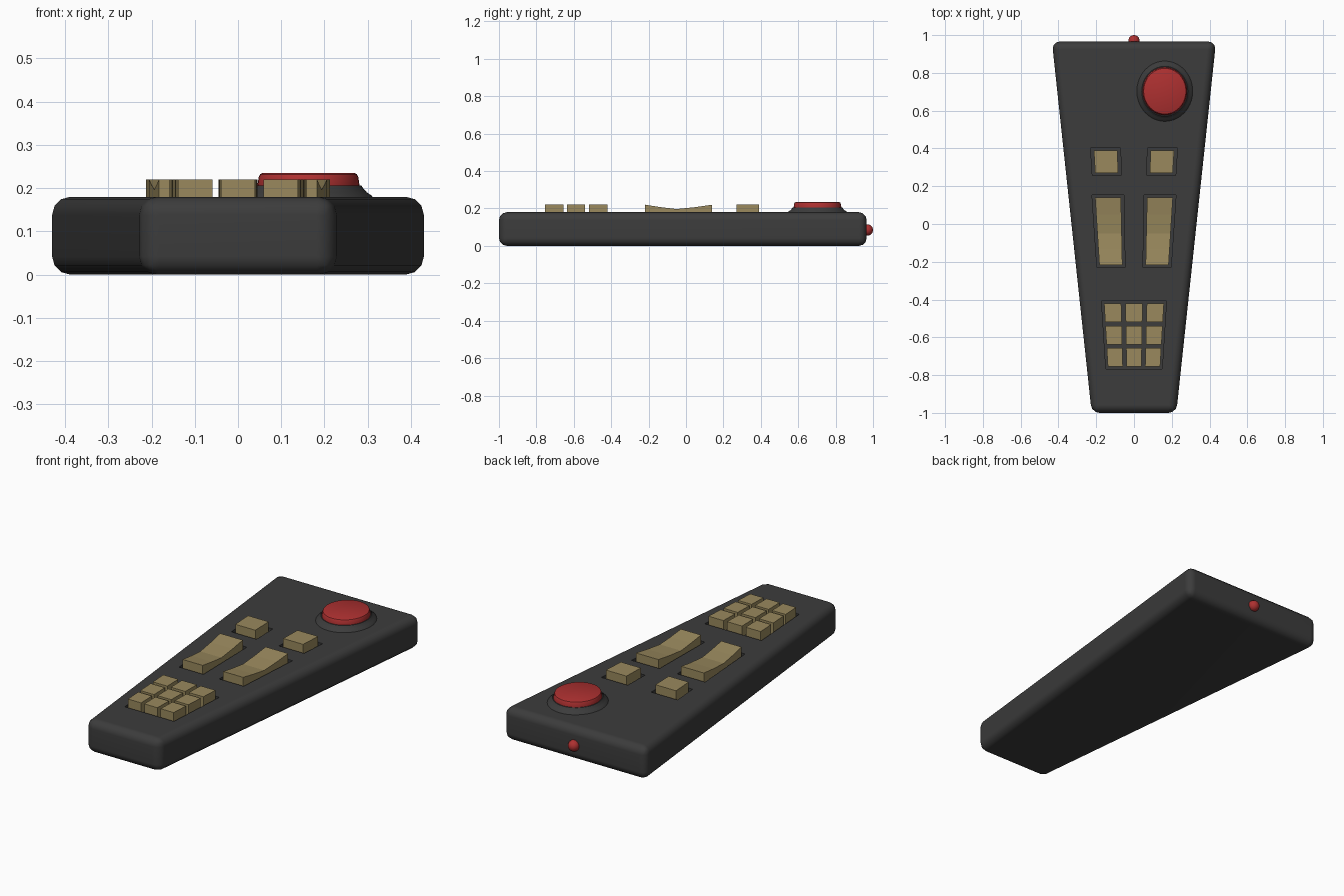
import bpy, bmesh
from math import sin, cos, pi, radians

if "Cube" in bpy.data.objects:
    bpy.data.objects.remove(bpy.data.objects["Cube"])


def half_width(y):
    return 0.331 + 0.107 * y


def material(name, rgb):
    m = bpy.data.materials.new(name)
    m.diffuse_color = (*rgb, 1)
    m.use_nodes = True
    m.node_tree.nodes["Principled BSDF"].inputs["Base Color"].default_value = m.diffuse_color
    return m


DARK = material("charcoal", (0.045, 0.045, 0.045))
TAN = material("tan", (0.32, 0.25, 0.11))
RED = material("red", (0.42, 0.03, 0.03))


def add_prism(bm, u0, u1, ys, tops, bottom):
    """Tapered block: u is x as a fraction of the body's half width."""
    outline = [(y, z) for y, z in zip(ys, tops)] + [(ys[-1], bottom), (ys[0], bottom)]
    sides = [[bm.verts.new((u * half_width(y), y, z)) for y, z in outline] for u in (u0, u1)]
    n = len(outline)
    faces = [bm.faces.new(sides[0]), bm.faces.new(sides[1][::-1])]
    for i in range(n):
        j = (i + 1) % n
        faces.append(bm.faces.new((sides[0][j], sides[0][i], sides[1][i], sides[1][j])))
    bmesh.ops.recalc_face_normals(bm, faces=faces)


def finish(name, bm, mat, smooth=None):
    mesh = bpy.data.meshes.new(name)
    bm.to_mesh(mesh)
    bm.free()
    mesh.materials.append(mat)
    ob = bpy.data.objects.new(name, mesh)
    bpy.context.collection.objects.link(ob)
    if smooth:
        shade(ob, smooth)
    return ob


def select(ob):
    bpy.ops.object.select_all(action='DESELECT')
    ob.select_set(True)
    bpy.context.view_layer.objects.active = ob


def shade(ob, angle):
    select(ob)
    bpy.ops.object.shade_smooth_by_angle(angle=radians(angle))


def lathe(name, profile, centre, stretch, mat, n=40):
    bm = bmesh.new()
    rings = []
    for r, z in profile:
        rings.append([bm.verts.new((centre[0] + r * cos(2 * pi * i / n),
                                    centre[1] + r * stretch * sin(2 * pi * i / n), z))
                      for i in range(n)])
    for a, b in zip(rings, rings[1:]):
        for i in range(n):
            j = (i + 1) % n
            bm.faces.new((a[i], a[j], b[j], b[i]))
    bm.faces.new(rings[0][::-1])
    bm.faces.new(rings[-1])
    return finish(name, bm, mat, 35)


# Button layout: name, u range, y stations, top heights
TOP, FLOOR = 0.22, 0.16
buttons = []
for side, s in (("left", -1), ("right", 1)):
    buttons.append((side + "_square_button", s * 0.235, s * 0.57, (0.27, 0.39), (TOP, TOP)))
    buttons.append((side + "_rocker", s * 0.2, s * 0.595, (-0.218, -0.135, -0.05, 0.05, 0.14)[:],
                    (TOP, 0.207, 0.197, 0.207, TOP)))
sockets = [(u0, u1, ys) for _, u0, u1, ys, _ in buttons]
for r, y in enumerate((-0.754, -0.637, -0.518)):
    for c, u in enumerate((-0.395, 0, 0.395)):
        buttons.append((f"key_{r + 1}_{c + 1}", u - 0.158, u + 0.158, (y, y + 0.098), (TOP, TOP)))
sockets.append((-0.553, 0.553, (-0.754, -0.42)))

# Body: tapered slab with rounded edges
bm = bmesh.new()
add_prism(bm, -1, 1, (-1, 0.966), (0.18, 0.18), 0.0)
bmesh.ops.bevel(bm, geom=bm.edges[:], offset=0.042, segments=3, profile=0.5, affect='EDGES')
body = finish("body", bm, DARK)

# Shallow sockets cut around the buttons
bm = bmesh.new()
for u0, u1, ys in sockets:
    lo, hi = sorted((u0, u1))
    add_prism(bm, lo - 0.045, hi + 0.045, (ys[0] - 0.013, ys[-1] + 0.013), (0.3, 0.3), FLOOR)
cutter = finish("socket_cutter", bm, DARK)
cutter.hide_render = True
cut = body.modifiers.new("sockets", 'BOOLEAN')
cut.operation, cut.solver, cut.object = 'DIFFERENCE', 'EXACT', cutter
select(body)
bpy.ops.object.modifier_apply(modifier=cut.name)
bpy.data.objects.remove(cutter)
shade(body, 40)
body.modifiers.new("even_shading", 'WEIGHTED_NORMAL').keep_sharp = True

# Buttons, rockers and keypad
for name, u0, u1, ys, tops in buttons:
    bm = bmesh.new()
    add_prism(bm, u0, u1, ys, tops, FLOOR - 0.005)
    finish(name, bm, TAN)

# Large round button in its flared collar
spot = (0.163, 0.703)
lathe("button_collar", [(0.152, 0.172), (0.147, 0.182), (0.135, 0.19), (0.127, 0.199),
                        (0.122, 0.206)], spot, 1.08, DARK)
lathe("power_button", [(0.118, 0.195), (0.118, 0.207), (0.115, 0.226), (0.112, 0.232),
                       (0.106, 0.235)], spot, 1.08, RED)

# Signal bulb on the back end
bm = bmesh.new()
bmesh.ops.create_uvsphere(bm, u_segments=24, v_segments=14, radius=0.03)
bmesh.ops.translate(bm, verts=bm.verts, vec=(0, 0.97, 0.085))
finish("signal_bulb", bm, RED, 40)
